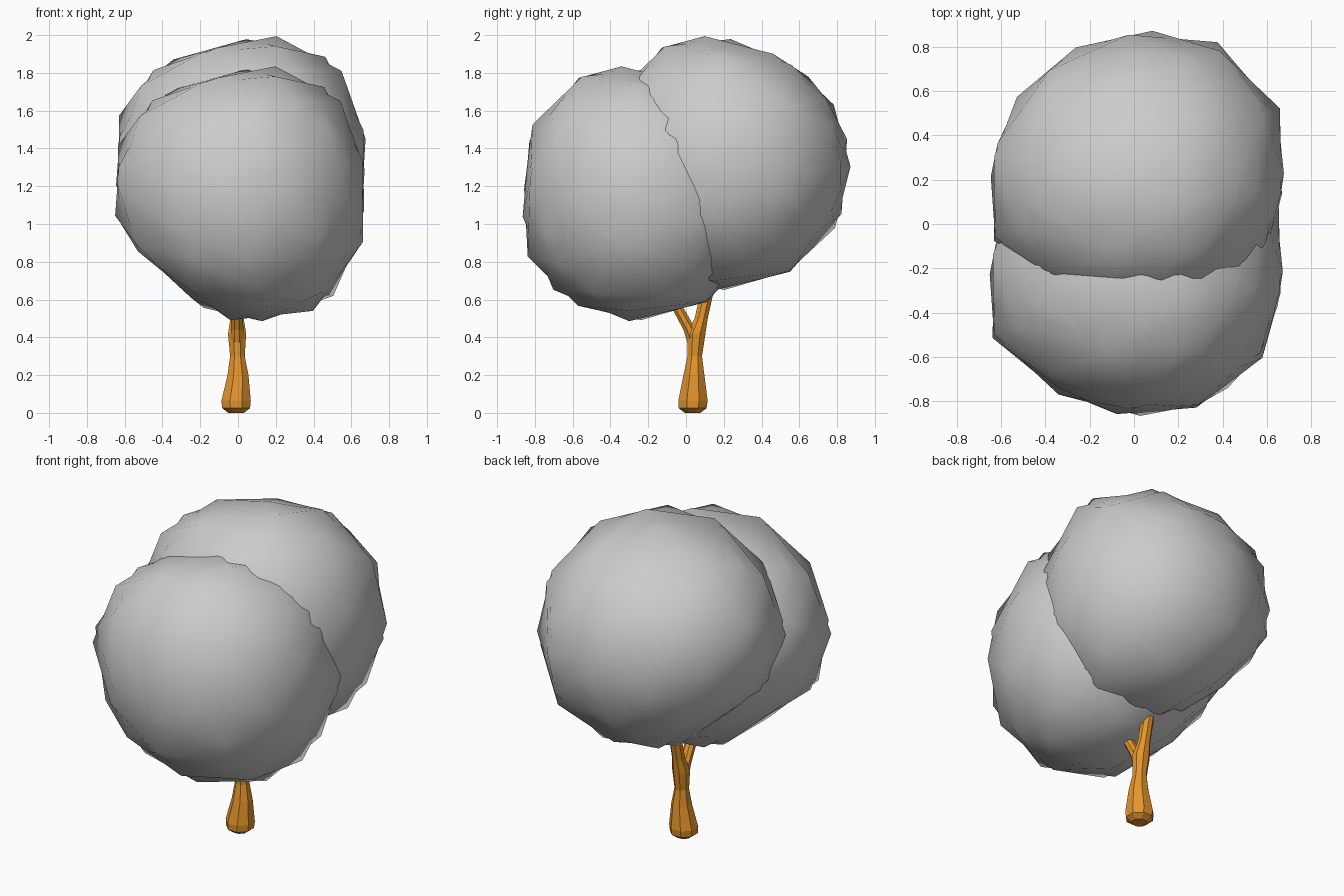
import bpy, bmesh, math
from mathutils import Vector, Euler

if "Cube" in bpy.data.objects:
    bpy.data.objects.remove(bpy.data.objects["Cube"])

CENTRE = Vector((0, -0.22, 1.165))

# outlines of one leaf clump in the front, side and top planes
XZ = [(.2, 1.84), (.48, 1.7), (.6, 1.59), (.66, 1.3), (.67, 1.03), (.65, .8), (.48, .58),
      (.2, .49), (-.12, .54), (-.25, .63), (-.38, .77), (-.54, .87), (-.6, .98),
      (-.68, 1.26), (-.59, 1.53), (-.4, 1.68), (-.28, 1.73), (-.1, 1.73)]
YZ = [(-.28, 1.84), (-.07, 1.74), (.22, 1.61), (.38, 1.37), (.4, 1.0), (.34, .81),
      (.12, .6), (-.08, .51), (-.3, .49), (-.52, .54), (-.81, .76), (-.85, 1.13),
      (-.83, 1.4), (-.78, 1.62), (-.55, 1.81)]
XY = [(.2, .41), (.38, .37), (.55, .25), (.61, .18), (.68, -.1), (.65, -.29), (.61, -.45),
      (.55, -.65), (.36, -.8), (.2, -.83), (-.04, -.85), (-.26, -.78), (-.59, -.6),
      (-.68, -.24), (-.6, -.1), (-.54, .1), (-.35, .29), (-.15, .39)]


def polar(points, i, j):
    out = []
    for a, b in points:
        a, b = a - CENTRE[i], b - CENTRE[j]
        out.append((math.atan2(b, a), math.hypot(a, b)))
    out.sort()
    t = 2 * math.pi
    return [(out[-1][0] - t, out[-1][1])] + out + [(out[0][0] + t, out[0][1])]


def radius_at(table, ang):
    for (a0, r0), (a1, r1) in zip(table, table[1:]):
        if a0 <= ang <= a1:
            return r0 + (r1 - r0) * (ang - a0) / max(a1 - a0, 1e-6)
    return table[0][1]


PLANES = [(polar(XZ, 0, 2), 0, 2, 1), (polar(YZ, 1, 2), 1, 2, 0), (polar(XY, 0, 1), 0, 1, 2)]


def leaf_shell(name, offset, turn):
    bpy.ops.mesh.primitive_ico_sphere_add(subdivisions=2, radius=1)
    ob = bpy.context.object
    ob.name = name
    rot = Euler(turn).to_matrix()
    for v in ob.data.vertices:
        d = rot @ v.co.normalized()
        total = weight = 0
        for table, i, j, n in PLANES:
            w = 1 / (d[n] ** 2 + 0.02)
            total += w * radius_at(table, math.atan2(d[j], d[i]))
            weight += w
        v.co = d * (total / weight * 1.015)
    ob.location = CENTRE + Vector(offset)
    bpy.ops.object.shade_smooth_by_angle(angle=math.radians(40))


def limb(name, rings, mat, sides=8):
    # rings are (x, y, z, radius)
    bm = bmesh.new()
    loops = []
    for x, y, z, r in rings:
        loops.append([bm.verts.new((x + r * math.cos(a), y + r * math.sin(a), z))
                      for a in (2 * math.pi * (k + .5) / sides for k in range(sides))])
    for lo, hi in zip(loops, loops[1:]):
        for k in range(sides):
            m = (k + 1) % sides
            bm.faces.new((lo[k], lo[m], hi[m], hi[k]))
    bm.faces.new(loops[0][::-1])
    bm.faces.new(loops[-1])
    me = bpy.data.meshes.new(name)
    bm.to_mesh(me)
    bm.free()
    ob = bpy.data.objects.new(name, me)
    bpy.context.collection.objects.link(ob)
    me.materials.append(mat)


# foliage: the same faceted double-shelled clump twice, the rear one higher
for part, offset in (("front", (0, 0, 0)), ("rear", (0.005, 0.44, 0.16))):
    leaf_shell(part + "_foliage", offset, (0.2, 0.27, 0.1))
    leaf_shell(part + "_foliage_overlay", offset, (0.55, -0.1, 0.7))

bark = bpy.data.materials.new("bark")
bark.diffuse_color = (0.78, 0.3, 0.025, 1)
bark.use_nodes = True
bark.node_tree.nodes["Principled BSDF"].inputs["Base Color"].default_value = bark.diffuse_color

# trunk with bulbous foot, leaning back into the rear clump
limb("trunk", [(-.01, .035, 0, .045), (-.01, .035, .025, .08), (-.01, .037, .065, .084),
               (0, .042, .2, .06), (-.003, .046, .3, .042), (-.005, .055, .42, .052),
               (-.005, .08, .5, .038), (-.005, .115, .65, .036), (-.005, .14, .78, .03)], bark)
# side branch reaching into the front clump
limb("side_branch", [(-.005, .05, .34, .036), (-.005, .02, .44, .036),
                     (-.005, -.03, .53, .034), (-.005, -.1, .66, .03)], bark)
